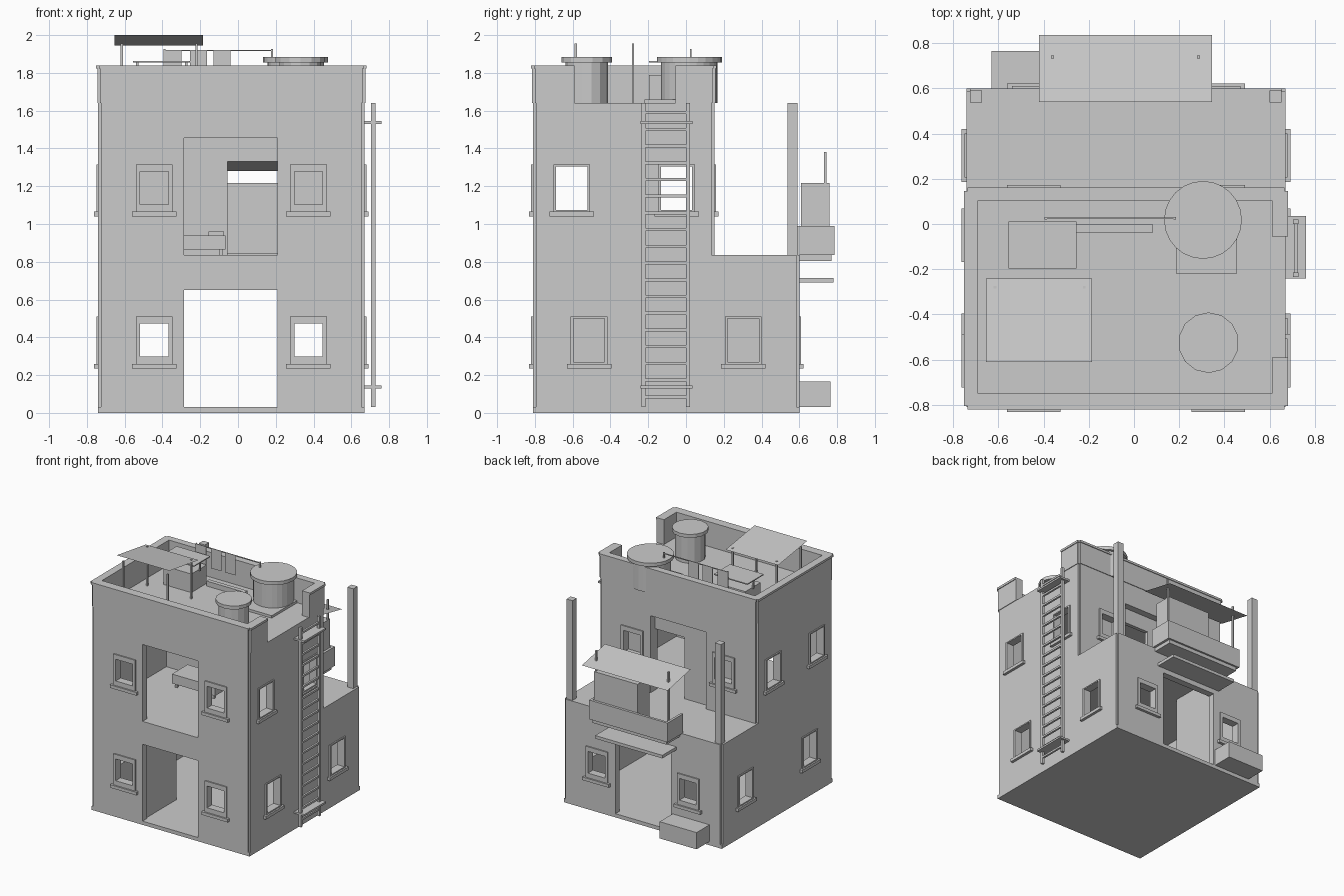
import bpy, bmesh
from math import pi
from mathutils import Vector, Matrix

cube = bpy.data.objects.get("Cube")
if cube:
    bpy.data.objects.remove(cube, do_unlink=True)

grey = bpy.data.materials.new("plaster_grey")
grey.use_nodes = True
grey.diffuse_color = (0.6, 0.6, 0.6, 1)
bsdf = next(n for n in grey.node_tree.nodes if n.type == 'BSDF_PRINCIPLED')
bsdf.inputs["Base Color"].default_value = (0.6, 0.6, 0.6, 1)

CX = -0.035                     # centre line of the house
XL, XR = -0.74, 0.67            # outer side faces
YF, YB, YU = -0.81, 0.6, 0.15   # front, back, back of the upper storey
T = 0.055                       # wall thickness
N = 0.015                       # notch at the corners
Z0, Z1, Z2, Z3 = 0.03, 0.835, 1.64, 1.84


def finish(bm, name):
    mesh = bpy.data.meshes.new(name)
    bmesh.ops.recalc_face_normals(bm, faces=bm.faces)
    bm.to_mesh(mesh)
    bm.free()
    mesh.materials.append(grey)
    ob = bpy.data.objects.new(name, mesh)
    bpy.context.collection.objects.link(ob)
    return ob


def box(name, x, y, z):
    bm = bmesh.new()
    bmesh.ops.create_cube(bm, size=1)
    for v in bm.verts:
        v.co = Vector([(r[0] + r[1]) / 2 + c * (r[1] - r[0]) for c, r in zip(v.co, (x, y, z))])
    return finish(bm, name)


def cylinder(name, x, y, z, r, sides):
    bm = bmesh.new()
    bmesh.ops.create_cone(bm, cap_ends=True, segments=sides, radius1=r, radius2=r,
                          depth=z[1] - z[0],
                          matrix=Matrix.Translation((x, y, (z[0] + z[1]) / 2)))
    return finish(bm, name)


def sheet(name, x, y, z):
    """Thin sloping sheet; z is given at the front and the back edge."""
    bm = bmesh.new()
    bm.faces.new([bm.verts.new(p) for p in ((x[0], y[0], z[0]), (x[1], y[0], z[0]),
                                            (x[1], y[1], z[1]), (x[0], y[1], z[1]))])
    return finish(bm, name)


def wall(name, axis, depth, u, z, holes=()):
    """Wall across the given axis; holes are (u0, u1, z0, z1)."""
    us = sorted({*u, *(c for h in holes for c in h[:2])})
    zs = sorted({*z, *(c for h in holes for c in h[2:])})
    bm = bmesh.new()

    def pt(a, b):
        return (depth[0], a, b) if axis == 'x' else (a, depth[0], b)

    for a, b in zip(us, us[1:]):
        for c, d in zip(zs, zs[1:]):
            mu, mz = (a + b) / 2, (c + d) / 2
            if not any(h[0] < mu < h[1] and h[2] < mz < h[3] for h in holes):
                bm.faces.new([bm.verts.new(pt(*q)) for q in ((a, c), (b, c), (b, d), (a, d))])
    bmesh.ops.remove_doubles(bm, verts=bm.verts, dist=1e-5)
    ext = bmesh.ops.extrude_face_region(bm, geom=bm.faces[:])
    t = depth[1] - depth[0]
    bmesh.ops.translate(bm, verts=[g for g in ext["geom"] if isinstance(g, bmesh.types.BMVert)],
                        vec=(t, 0, 0) if axis == 'x' else (0, t, 0))
    return finish(bm, name)


def hole(c, z, w, h):
    return (c - w / 2, c + w / 2, z - h / 2, z + h / 2)


def window(name, axis, face, out, c, z, w, h):
    """Raised frame around a hole, with a sill under it."""
    fw, fh = 0.195, 0.25
    frame = tuple(sorted((face - out * 0.02, face + out * 0.01)))
    sill = tuple(sorted((face - out * 0.01, face + out * 0.022)))
    wall(name + "_frame", axis, frame, (c - fw / 2, c + fw / 2), (z - fh / 2, z + fh / 2),
         [hole(c, z, w, h)])
    wall(name + "_sill", axis, sill, (c - 0.118, c + 0.118), (z - 0.15, z - fh / 2))


# Floors
box("base_slab", (XL, XR), (YF, YB), (0, Z0))
box("terrace_floor", (XL + N, XR - N), (YF + N, YB - N), (Z1 - 0.035, Z1))
box("roof_floor", (XL + N, XR - N), (YF + N, YU - N), (Z2 - 0.035, Z2))

# Storeys: walls with doorways and windows
DOOR = (-0.285, 0.21)
storeys = [("lower", Z0, Z1, YB, 0.385, (-0.513, 0.303)),
           ("upper", Z1, Z2, YU, 1.19, (-0.605, -0.05))]
for nm, za, zb, back, zw, side_ys in storeys:
    front_holes = [hole(CX + s * 0.408, zw, 0.15, 0.175) for s in (-1, 1)]
    front_holes.append((*DOOR, za, za + 0.62))
    side_holes = [hole(c, zw, 0.165, 0.23) for c in side_ys]
    xs, ys = (XL + N, XR - N), (YF + N, back - N)
    wall(nm + "_front_wall", 'y', (YF, YF + T), xs, (za, zb), front_holes)
    wall(nm + "_back_wall", 'y', (back - T, back), xs, (za, zb), front_holes)
    wall(nm + "_right_wall", 'x', (XL, XL + T), ys, (za, zb), side_holes)
    wall(nm + "_left_wall", 'x', (XR - T, XR), ys, (za, zb), side_holes)
    for s in (-1, 1):
        window(nm + "_front_window", 'y', YF, -1, CX + s * 0.408, zw, 0.15, 0.175)
        window(nm + "_back_window", 'y', back, 1, CX + s * 0.408, zw, 0.15, 0.175)
    for c in side_ys:
        window(nm + "_right_window", 'x', XL, -1, c, zw, 0.165, 0.23)
        window(nm + "_left_window", 'x', XR, 1, c, zw, 0.165, 0.23)

# Inner walls and a bed
wall("upper_inner_wall", 'y', (YU - T - 0.03, YU - T), (XL + T, XR - T), (Z1, Z2),
     [(-0.055, DOOR[1], Z1, 1.33)])
for y in ((YF + T, -0.36), (0.15, YB - T)):
    box("lower_partition", (-0.33, -0.295), y, (Z0, Z1 - 0.035))
box("bed", (-0.45, -0.065), (-0.2, 0.0), (0.865, 0.94))
box("pillow", (-0.155, -0.075), (-0.18, -0.02), (0.94, 0.96))
for x in (-0.43, -0.1):
    for y in (-0.19, -0.03):
        box("bed_leg", (x, x + 0.02), (y, y + 0.02), (Z1, 0.865))

# Parapet with a gap on the ladder side, and its coping
P = 0.005
for nm, o, z in (("parapet", P, (Z2, 1.822)), ("coping", 0.011, (1.822, Z3))):
    xs, ys = (XL - o + N, XR + o - N), (YF - o + N, YU + o - N)
    box(nm + "_front", xs, (YF - o, YF + 0.06), z)
    box(nm + "_back", xs, (YU - 0.045, YU + o), z)
    box(nm + "_right", (XL - o, XL + 0.05), ys, z)
    box(nm + "_left_front", (XR - 0.06, XR + o), (ys[0], -0.59), z)
    box(nm + "_left_back", (XR - 0.06, XR + o), (-0.055, ys[1]), z)

# Terrace posts
for x in (-0.725, 0.6):
    box("terrace_post", (x, x + 0.053), (0.537, 0.59), (Z1, Z2))

# Balcony
BX = (-0.385, 0.315)
box("balcony_floor", (BX[0] + 0.02, BX[1] - 0.02), (0.585, 0.77), (0.805, 0.845))
box("balcony_rail", BX, (0.765, 0.785), (Z1, 0.99))
for x in (BX[0], BX[1] - 0.02):
    box("balcony_side", (x, x + 0.02), (0.585, 0.765), (Z1, 0.99))
box("balcony_cabinet", (-0.1, 0.29), (0.61, 0.76), (0.845, 1.217))
for x in (-0.36, 0.285):
    box("balcony_pole", (x - 0.007, x + 0.007), (0.731, 0.745), (0.845, 1.38))
sheet("balcony_canopy", (-0.42, 0.345), (0.54, 0.835), (1.34, 1.28))
box("door_canopy", (-0.335, 0.265), (0.595, 0.78), (0.69, 0.715))
box("ground_box", (-0.63, -0.3), (0.595, 0.765), (Z0, 0.165))

# Ladder
for y in (-0.235, 0.0):
    box("ladder_rail", (0.703, 0.727), (y, y + 0.02), (0.03, Z2))
for i in range(18):
    z = 0.085 + i * 0.0885
    box("ladder_rung", (0.707, 0.723), (-0.22, 0.005), (z - 0.008, z + 0.008))
for z in (0.13, 1.53):
    box("ladder_bracket", (XR - 0.01, 0.76), (-0.24, 0.035), (z, z + 0.015))

# Roof canopy on four poles
sheet("roof_canopy", (-0.655, -0.185), (-0.61, -0.24), (2.0, 1.945))
for x in (-0.615, -0.22):
    for y in (-0.583, -0.28):
        box("canopy_pole", (x - 0.006, x + 0.006), (y - 0.006, y + 0.006), (Z2, 1.955))

# Water tanks
box("tank_stand", (0.185, 0.455), (-0.22, 0.1), (Z2, 1.66))
for nm, x, y, r, n in (("large", 0.305, 0.018, 0.172, 24), ("small", 0.33, -0.525, 0.134, 14)):
    cylinder(nm + "_tank", x, y, (Z2, 1.858), r - 0.022, n)
    cylinder(nm + "_tank_lid", x, y, (1.855, 1.883), r, n)

# Roof chest, table top and bench
box("roof_chest", (-0.53, -0.28), (-0.195, 0.0), (Z2, 1.79))
box("table_top", (-0.555, -0.255), (-0.197, 0.01), (1.855, 1.863))
for x in (-0.54, -0.28):
    box("table_leg", (x, x + 0.012), (-0.1, -0.088), (1.78, 1.857))
box("roof_bench", (-0.255, 0.085), (-0.037, -0.003), (Z2, 1.68))

# Clothes line with washing
for x in (-0.39, 0.18):
    box("line_pole", (x - 0.005, x + 0.005), (0.02, 0.03), (Z2, 1.927))
box("clothes_line", (-0.395, 0.185), (0.022, 0.028), (1.915, 1.922))
for x in (-0.39, -0.255, -0.13):
    box("hanging_cloth", (x, x + 0.09), (0.023, 0.027), (1.76, 1.917))
